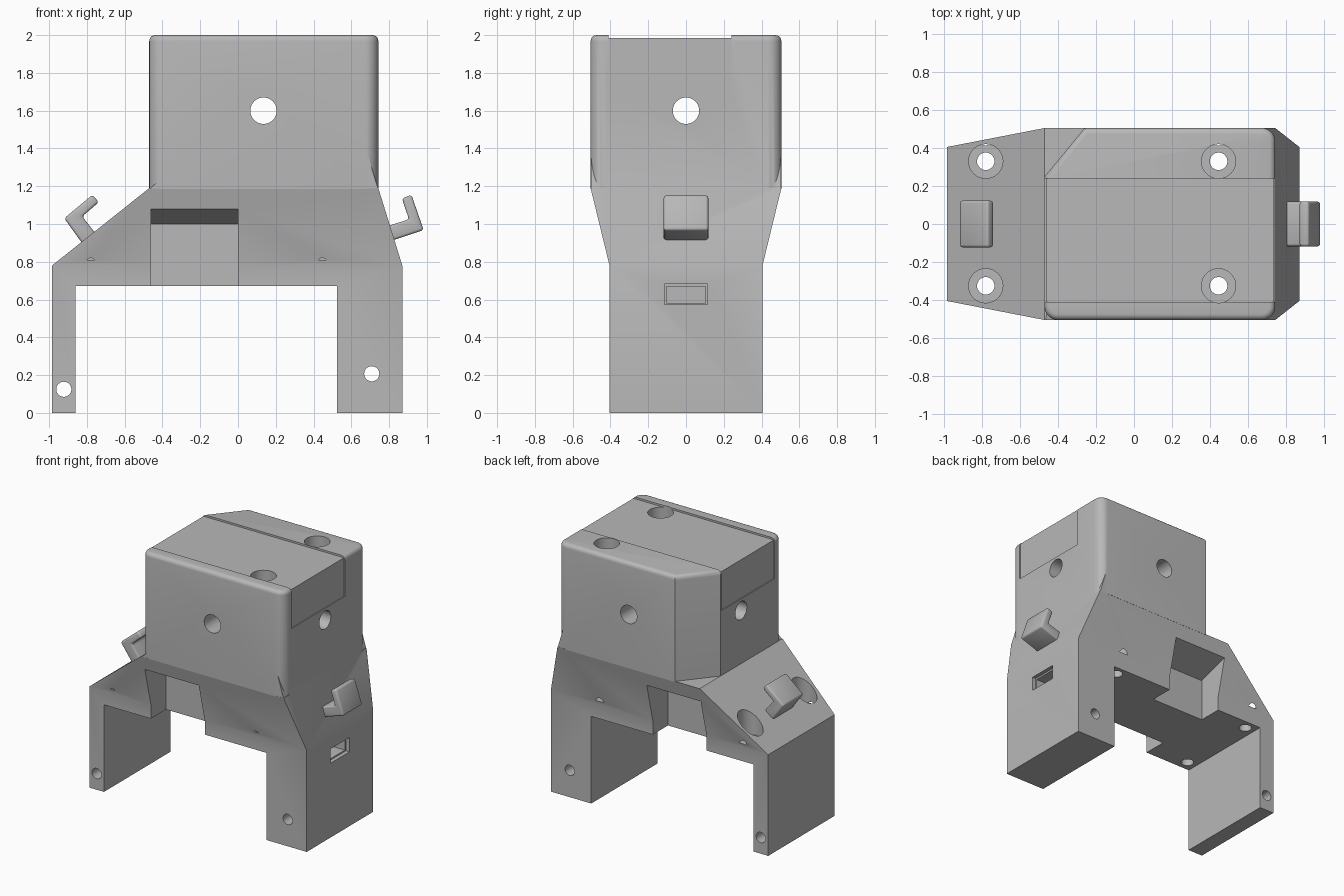
import bpy
import bmesh
from math import radians
from mathutils import Matrix, Vector

if "Cube" in bpy.data.objects:
    bpy.data.objects.remove(bpy.data.objects["Cube"])

grey = bpy.data.materials.new("plain_grey")
grey.use_nodes = True
grey.diffuse_color = (0.48, 0.48, 0.48, 1)
grey.node_tree.nodes["Principled BSDF"].inputs["Base Color"].default_value = (0.48, 0.48, 0.48, 1)


def make(name, bm):
    bmesh.ops.recalc_face_normals(bm, faces=bm.faces)
    mesh = bpy.data.meshes.new(name)
    bm.to_mesh(mesh)
    bm.free()
    mesh.materials.append(grey)
    obj = bpy.data.objects.new(name, mesh)
    bpy.context.collection.objects.link(obj)
    return obj


def stack(name, rings):
    """Closed solid skinned through rings with equal point counts."""
    bm = bmesh.new()
    loops = [[bm.verts.new(p) for p in ring] for ring in rings]
    n = len(loops[0])
    for a, b in zip(loops, loops[1:]):
        for i in range(n):
            j = (i + 1) % n
            bm.faces.new((a[i], a[j], b[j], b[i]))
    bm.faces.new(loops[0])
    bm.faces.new(loops[-1])
    return make(name, bm)


def rect(x0, x1, y0, y1, z):
    return [(x0, y0, z), (x1, y0, z), (x1, y1, z), (x0, y1, z)]


def box(name, x0, x1, y0, y1, z0, z1):
    return stack(name, [rect(x0, x1, y0, y1, z0), rect(x0, x1, y0, y1, z1)])


def rod(axis, centre, radius, length):
    bm = bmesh.new()
    bmesh.ops.create_cone(bm, cap_ends=True, segments=40, radius1=radius,
                          radius2=radius, depth=length)
    turn = Vector((0, 0, 1)).rotation_difference(Vector(axis)).to_matrix().to_4x4()
    bm.transform(Matrix.Translation(centre) @ turn)
    return make("hole_cutter", bm)


def combine(target, tool, operation="DIFFERENCE"):
    mod = target.modifiers.new("combine", "BOOLEAN")
    mod.operation = operation
    mod.solver = "EXACT"
    mod.object = tool
    apply_modifiers(target)
    bpy.data.objects.remove(tool)


def apply_modifiers(obj):
    graph = bpy.context.evaluated_depsgraph_get()
    mesh = bpy.data.meshes.new_from_object(obj.evaluated_get(graph))
    obj.modifiers.clear()
    obj.data = mesh


def smooth(obj):
    bpy.ops.object.select_all(action="DESELECT")
    obj.select_set(True)
    bpy.context.view_layer.objects.active = obj
    bpy.ops.object.shade_smooth_by_angle(angle=radians(30))


# Legs and flared shoulder
body = stack("housing", [
    rect(-0.985, 0.87, -0.405, 0.405, 0),
    rect(-0.985, 0.87, -0.405, 0.405, 0.78),
    rect(-0.47, 0.743, -0.505, 0.505, 1.19)])
combine(body, box("gap", -0.86, 0.525, -1, 1, -0.5, 0.672))

# Upper box with one chamfered corner, rounded uprights and top rim
outline = [(-0.47, -0.505), (0.743, -0.505), (0.743, 0.505), (-0.26, 0.505), (-0.47, 0.25)]
upper = stack("upper_box", [[(x, y, z) for x, y in outline] for z in (1.15, 2.0)])
bm = bmesh.new()
bm.from_mesh(upper.data)
uprights = [e for e in bm.edges if abs(e.verts[0].co.z - e.verts[1].co.z) > 0.5
            and (e.verts[0].co.y < 0 or e.verts[0].co.x > 0.5)]
bmesh.ops.bevel(bm, geom=uprights, offset=0.07, segments=8, profile=0.5, affect="EDGES")
rim = [e for e in bm.edges if min(v.co.z for v in e.verts) > 1.99]
bmesh.ops.bevel(bm, geom=rim, offset=0.032, segments=5, profile=0.5, affect="EDGES")
bm.to_mesh(upper.data)
bm.free()
# trim the overlap so that the seam lies inside the shoulder
combine(upper, box("trim", -1, 1, -1, 1, 1, 1.185))
combine(body, upper, "UNION")

# Corner gussets that carry the slopes into the rounded uprights
bm = bmesh.new()
for p in [(-0.467, -0.504, 1.185), (0.742, -0.504, 1.185), (0.742, 0.504, 1.185),
          (-0.2, 0.504, 1.185), (-0.46, 0.2, 1.185), (0.692, -0.504, 1.35),
          (0.692, 0.504, 1.35), (-0.2, 0.504, 1.3), (-0.41, -0.504, 1.24)]:
    bm.verts.new(p)
bmesh.ops.convex_hull(bm, input=bm.verts)
combine(body, make("gussets", bm), "UNION")

# Sunken lid band across the top and both ends
combine(body, box("lid_top", -1, 1, -0.41, 0.24, 1.986, 2.2))
combine(body, box("lid_right", -1, -0.463, -0.41, 0.24, 1.69, 2.2))
combine(body, box("lid_left", 0.736, 1, -0.41, 0.24, 1.69, 2.2))

# Front and back pockets with a sloping roof
for s in (-1, 1):
    profile = [(0.7, 0.5), (0.22, 0.5), (0.22, 1.0), (0.48, 1.08), (0.7, 1.148)]
    combine(body, stack("pocket", [[(x, s * y, z) for y, z in profile] for x in (-0.46, 0)]))

# Counterbored vertical screw holes
for x in (-0.78, 0.445):
    for y in (-0.325, 0.33):
        combine(body, rod((0, 0, 1), (x, y, 1.3), 0.046, 2))
        combine(body, rod((0, 0, 1), (x, y, 1.81), 0.09, 2))

# Cross holes in the upper box and the legs
combine(body, rod((0, 1, 0), (0.135, 0, 1.6), 0.07, 2))
combine(body, rod((1, 0, 0), (0.1, 0, 1.6), 0.07, 3))
combine(body, rod((0, 1, 0), (-0.922, 0, 0.125), 0.04, 2))
combine(body, rod((0, 1, 0), (0.708, 0, 0.207), 0.04, 2))

# Port slot in the wide leg
combine(body, box("slot_mouth", 0.84, 1, -0.115, 0.115, 0.573, 0.683))
combine(body, box("slot", 0.4, 1, -0.103, 0.103, 0.583, 0.67))
smooth(body)


# Cable hooks on the slopes
def hook(name, profile, half_width):
    obj = stack(name, [[(x, y, z) for x, z in profile] for y in (-half_width, half_width)])
    mod = obj.modifiers.new("round", "BEVEL")
    mod.width = 0.014
    mod.segments = 3
    mod.limit_method = "ANGLE"
    apply_modifiers(obj)
    smooth(obj)


hook("right_hook", [(-0.79, 0.85), (-0.92, 1.03), (-0.77, 1.155), (-0.737, 1.115),
                    (-0.825, 1.04), (-0.73, 0.92)], 0.123)
hook("left_hook", [(0.75, 0.89), (0.983, 0.968), (0.918, 1.155), (0.868, 1.135),
                   (0.905, 1.025), (0.72, 0.965)], 0.118)
